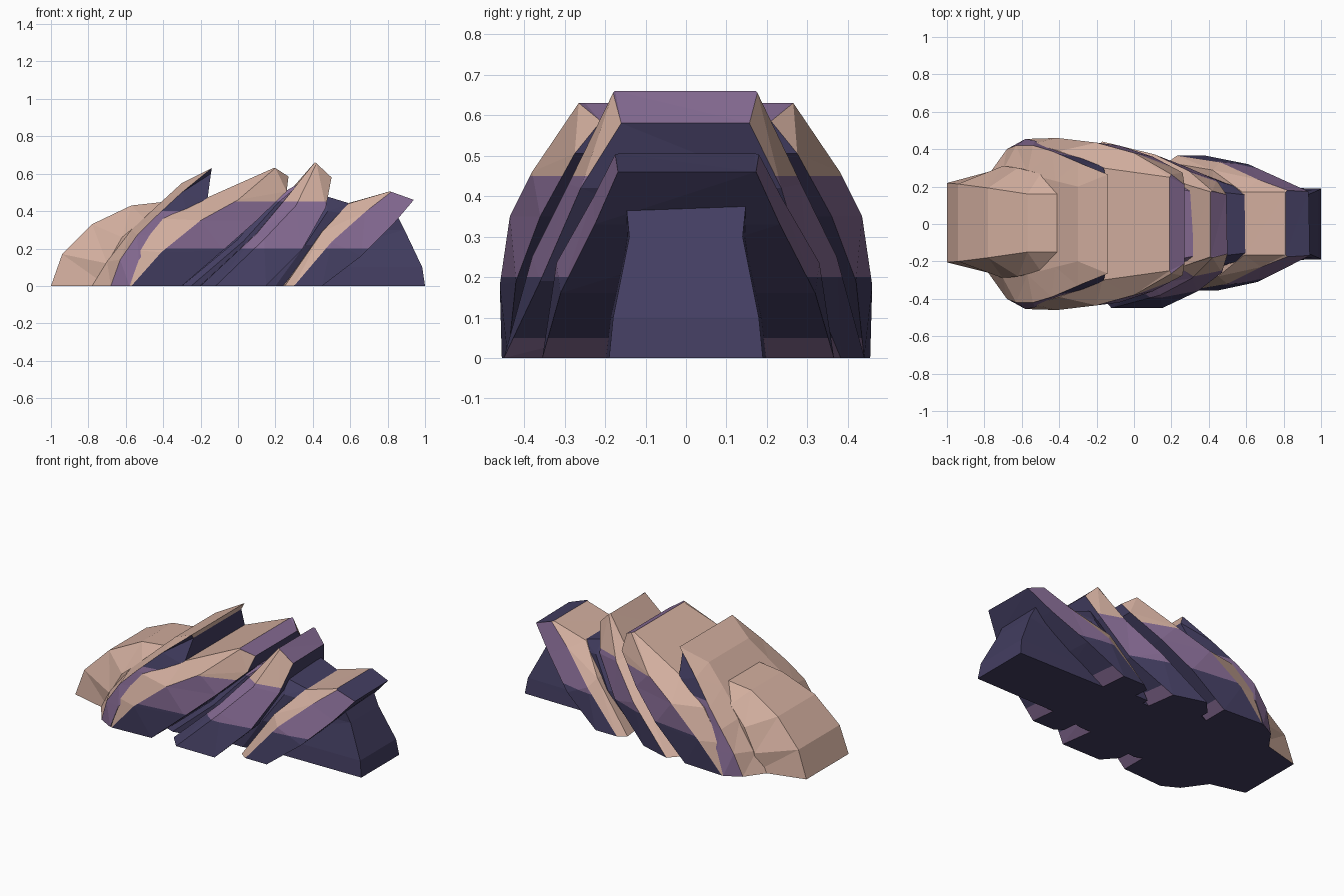
import bpy, bmesh

if "Cube" in bpy.data.objects:
    bpy.data.objects.remove(bpy.data.objects["Cube"])

def mat(name, c):
    m = bpy.data.materials.new(name)
    m.diffuse_color = (*c, 1)
    m.use_nodes = True
    m.node_tree.nodes["Principled BSDF"].inputs["Base Color"].default_value = m.diffuse_color
    return m

TAN, PURPLE, NAVY = 0, 1, 2
MATS = [mat("sandy_tan", (.64, .42, .34)), mat("dusty_purple", (.235, .145, .29)),
        mat("dark_navy", (.056, .048, .120))]

ALL_TAN = [(9, TAN)]
ALL_NAVY = [(9, NAVY)]
BANDS = [(.2, NAVY), (.45, PURPLE), (9, TAN)]
UNDERCUT = [(.05, PURPLE), (9, NAVY)]

def slab(name, left, mid, right, left_bands, side_bands, right_bands=UNDERCUT,
         cap=PURPLE, back=1.0, shift=0.0, rear_right=None, rear_left_bands=None):
    """Leaning slab lofted through mirrored edge lines of (x, half width, z)."""
    bm = bmesh.new()
    rings = []
    top = left[-1][2]
    for l, m, r, rr in zip(left, mid, right, rear_right or right):
        front = [(x, -w, z) for x, w, z in (l, m, r)]
        rear = [(x + shift * (1 - z / top), w * back, z) for x, w, z in (rr, m, l)]
        rings.append([bm.verts.new(p) for p in front + rear])
    # strip numbers are kept in material_index until the height bands are cut
    tags = [0, 1, 2, 1, 5, 0]
    for a, b in zip(rings, rings[1:]):
        for i in range(6):
            j = (i + 1) % 6
            f = bm.faces.new((a[i], a[j], b[j], b[i]))
            f.material_index = tags[i]
    bm.faces.new(rings[0][::-1]).material_index = 3
    bm.faces.new(rings[-1]).material_index = 4
    bands = {0: left_bands, 1: side_bands, 2: right_bands, 3: ALL_NAVY,
             4: [(9, cap)], 5: rear_left_bands or left_bands}
    bmesh.ops.triangulate(bm, faces=bm.faces[:])
    for tag, rule in bands.items():
        for h, _ in rule[:-1]:
            fs = [f for f in bm.faces if f.material_index == tag]
            geom = fs + list({e for f in fs for e in f.edges}) + list({v for f in fs for v in f.verts})
            bmesh.ops.bisect_plane(bm, geom=geom, dist=1e-5, plane_co=(0, 0, h), plane_no=(0, 0, 1))
    for f in bm.faces:
        z = f.calc_center_median().z
        f.material_index = next(c for h, c in bands[f.material_index] if z < h)
    bmesh.ops.recalc_face_normals(bm, faces=bm.faces[:])
    me = bpy.data.meshes.new(name)
    bm.to_mesh(me)
    bm.free()
    for m in MATS:
        me.materials.append(m)
    ob = bpy.data.objects.new(name, me)
    bpy.context.collection.objects.link(ob)
    return ob

# rounded left end
slab("left_boulder",
     [(-1, .205, 0), (-.94, .20, .17), (-.78, .18, .33), (-.57, .15, .43), (-.39, .15, .45)],
     [(-.70, .28, 0), (-.70, .29, .12), (-.62, .28, .26), (-.50, .25, .36), (-.30, .17, .43)],
     [(-.5, .25, 0), (-.5, .25, .12), (-.45, .25, .25), (-.4, .22, .34), (-.28, .15, .42)],
     ALL_TAN, ALL_TAN, ALL_NAVY, TAN, back=1.07)

# tall fin behind the boulder
slab("left_fin",
     [(-.78, .26, 0), (-.70, .29, .13), (-.57, .27, .30), (-.42, .23, .44), (-.30, .20, .55), (-.14, .20, .63)],
     [(-.68, .40, 0), (-.63, .42, .14), (-.54, .42, .27), (-.44, .39, .37), (-.30, .33, .50), (-.14, .265, .63)],
     [(-.58, .455, 0), (-.53, .445, .14), (-.40, .40, .28), (-.27, .36, .37), (-.165, .31, .45), (-.145, .24, .60)],
     ALL_TAN, [(.40, PURPLE), (9, NAVY)], ALL_NAVY, TAN)

# broad middle slab
slab("middle_slab",
     [(-.62, .41, 0), (-.54, .43, .19), (-.40, .39, .36), (-.17, .30, .47), (.19, .25, .63)],
     [(-.57, .455, 0), (-.41, .46, .18), (-.20, .435, .35), (0, .38, .46), (.20, .265, .63)],
     [(-.30, .44, 0), (-.08, .42, .19), (.10, .36, .35), (.26, .275, .505), (.27, .21, .585)],
     ALL_TAN, BANDS)

# small wedge between the two middle slabs
slab("small_wedge",
     [(-.30, .28, 0), (.0, .26, .25), (.17, .20, .46), (.33, .17, .55)],
     [(-.25, .30, 0), (.03, .28, .24), (.22, .22, .45), (.34, .175, .55)],
     [(-.1, .28, 0), (.12, .26, .22), (.30, .20, .42), (.35, .16, .53)],
     [(.45, NAVY), (9, PURPLE)], [(.45, NAVY), (9, PURPLE)], ALL_NAVY)

# tallest pointed slab
slab("peak_slab",
     [(-.20, .36, 0), (.10, .32, .28), (.25, .23, .46), (.41, .175, .66)],
     [(-.12, .45, 0), (.14, .38, .25), (.31, .29, .43), (.42, .18, .655)],
     [(.15, .45, 0), (.34, .36, .19), (.47, .26, .42), (.50, .16, .58)],
     BANDS, BANDS, back=.98, shift=-.05, rear_left_bands=ALL_TAN,
     rear_right=[(.08, .39, 0), (.32, .31, .19), (.46, .24, .42), (.50, .16, .58)])

# saddle joining the peak and the right slab
slab("saddle",
     [(.1, .24, 0), (.25, .25, .22), (.40, .20, .40), (.42, .16, .48)],
     [(.2, .24, 0), (.36, .27, .22), (.48, .22, .40), (.47, .17, .48)],
     [(.42, .18, 0), (.56, .20, .22), (.62, .18, .38), (.60, .155, .44)],
     ALL_NAVY, ALL_NAVY, ALL_NAVY, NAVY)

# right overhanging slab
slab("right_slab",
     [(.25, .32, 0), (.45, .28, .29), (.59, .165, .44), (.81, .165, .505)],
     [(.30, .355, 0), (.50, .32, .235), (.68, .23, .395), (.82, .175, .503)],
     [(.45, .355, 0), (.66, .31, .16), (.83, .225, .33), (.94, .168, .46)],
     ALL_TAN, [(.2, NAVY), (9, PURPLE)], UNDERCUT, NAVY, back=1.03, shift=-.07)

# core running through the formation to the right end
slab("core",
     [(-.6, .19, 0), (-.5, .19, .1), (-.4, .15, .30), (-.3, .15, .40)],
     [(.2, .20, 0), (.2, .19, .1), (.2, .17, .30), (.2, .16, .42)],
     [(1, .19, 0), (.985, .18, .1), (.89, .14, .30), (.84, .15, .40)],
     ALL_NAVY, ALL_NAVY, ALL_NAVY, NAVY)
